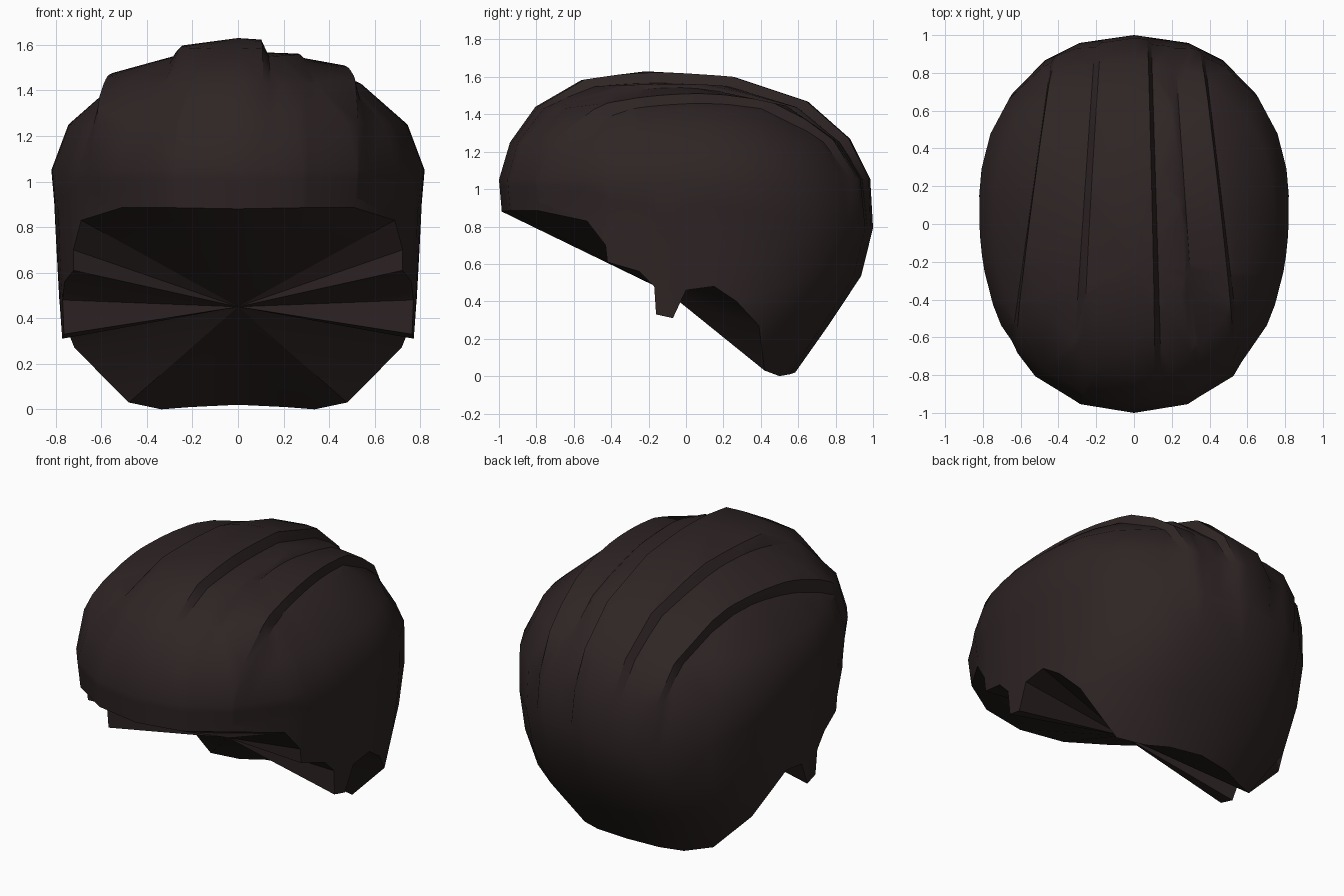
import bpy, bmesh
from mathutils import Vector

cube = bpy.data.objects.get("Cube")
if cube:
    bpy.data.objects.remove(cube, do_unlink=True)

# Hair colour
mat = bpy.data.materials.new("dark brown hair")
mat.use_nodes = True
color = (0.028, 0.018, 0.018, 1)
mat.diffuse_color = color
bsdf = mat.node_tree.nodes["Principled BSDF"]
bsdf.inputs["Base Color"].default_value = color
bsdf.inputs["Roughness"].default_value = 0.9

# Dome outline by height: z, half width, front y, back y, y of widest point
LEVELS = [
    (0.00, 0.57, -0.99, 0.57, 0.1), (0.27, 0.775, -0.99, 0.76, 0.1),
    (0.48, 0.785, -0.99, 0.92, 0.1), (0.75, 0.80, -0.99, 1.0, 0.1),
    (0.88, 0.805, -0.985, 1.0, 0.1), (1.05, 0.82, -1.0, 0.96, 0.1),
    (1.25, 0.745, -0.94, 0.83, 0.05), (1.43, 0.54, -0.79, 0.61, 0.0),
    (1.545, 0.28, -0.53, 0.24, -0.1),
]
# Hairline from forehead, past the sideburn, to the nape: y, z
RIM = [(-0.985, 0.88), (-0.94, 0.885), (-0.79, 0.885), (-0.53, 0.83), (-0.43, 0.7),
       (-0.42, 0.61), (-0.25, 0.56), (-0.17, 0.48), (-0.16, 0.33), (-0.07, 0.31),
       (0.0, 0.46), (0.15, 0.48), (0.27, 0.4), (0.39, 0.27), (0.42, 0.03),
       (0.5, 0.0), (0.555, 0.01), (0.58, 0.02)]
# Locks on the crown: sideways position, raised height
LOCKS = [(-0.56, 0), (-0.52, 0.05), (-0.27, 0.005), (-0.22, 0.05),
         (0.09, 0.06), (0.12, 0.005), (0.25, 0.015), (0.28, 0.0),
         (0.44, 0.045), (0.48, 0.0)]


def section(z):
    """Interpolated outline at height z."""
    for a, b in zip(LEVELS, LEVELS[1:]):
        if z <= b[0]:
            t = (z - a[0]) / (b[0] - a[0])
            return [p + (q - p) * t for p, q in zip(a[1:], b[1:])]
    return LEVELS[-1][1:]


def surface(u, z, side):
    """Point on the dome; u runs from front (-1) to back (1)."""
    w, front, back, mid = section(z)
    y = mid + u * ((back - mid) if u > 0 else (mid - front))
    return Vector((side * w * (1 - abs(u) ** 2.25) ** (1 / 2.25), y, z))


def clamp(v):
    return max(0.0, min(1.0, v))


def lock_height(x):
    if x <= LOCKS[0][0] or x >= LOCKS[-1][0]:
        return 0
    for (a, ha), (b, hb) in zip(LOCKS, LOCKS[1:]):
        if x <= b:
            return ha + (hb - ha) * (x - a) / (b - a)


# Column list around the head, right half then mirrored left half
half = []
for y, z in RIM:
    w, front, back, mid = section(z)
    u = (y - mid) / ((back - mid) if y > mid else (mid - front))
    half.append((max(-1, min(1, u)), z))
half[0] = (-1, half[0][1])
half[-1] = (1, half[-1][1])
columns = [(u, z, 1) for u, z in half] + [(u, z, -1) for u, z in half[-2:0:-1]]

# Outer shell
bm = bmesh.new()
grid = []
for u, rim, side in columns:
    heights = [rim + (1.05 - rim) * i / 4 for i in range(4)]
    heights += [level[0] for level in LEVELS[5:]]
    grid.append([bm.verts.new(surface(u, z, side)) for z in heights])
crown = bm.verts.new((0, -0.2, 1.575))
hollow = bm.verts.new((0, -0.1, 0.45))
for a, b in zip(grid, grid[1:] + grid[:1]):
    for i in range(len(a) - 1):
        bm.faces.new((a[i], b[i], b[i + 1], a[i + 1]))
    bm.faces.new((a[-1], b[-1], crown))
    # Underside fans in to one point
    bm.faces.new((b[0], a[0], hollow))

# Cut the crown along the locks, converging toward the back
for x, _ in LOCKS:
    faces = [f for f in bm.faces if f.calc_center_median().z > 0.9 and hollow not in f.verts]
    edges = {e for f in faces for e in f.edges}
    verts = {v for f in faces for v in f.verts}
    bmesh.ops.bisect_plane(bm, geom=list(verts) + list(edges) + faces, dist=0.0005,
                           plane_co=(x, 0, 0), plane_no=(1, x / 4, 0))

# Raise the locks, fading out at forehead and nape
center = Vector((0, 0, 0.9))
for v in bm.verts:
    if v.co.z > 0.85:
        fade = clamp((v.co.y + 0.95) / 0.5) * clamp((v.co.z - 0.85) / 0.45)
        rise = lock_height(v.co.x / (1 - v.co.y / 4) + 1e-5) * fade
        v.co += (v.co - center).normalized() * rise

bmesh.ops.recalc_face_normals(bm, faces=bm.faces)
mesh = bpy.data.meshes.new("hair")
bm.to_mesh(mesh)
bm.free()
mesh.materials.append(mat)
hair = bpy.data.objects.new("hair", mesh)
bpy.context.collection.objects.link(hair)

bpy.ops.object.select_all(action='DESELECT')
hair.select_set(True)
bpy.context.view_layer.objects.active = hair
bpy.ops.object.shade_smooth_by_angle(angle=0.6)
